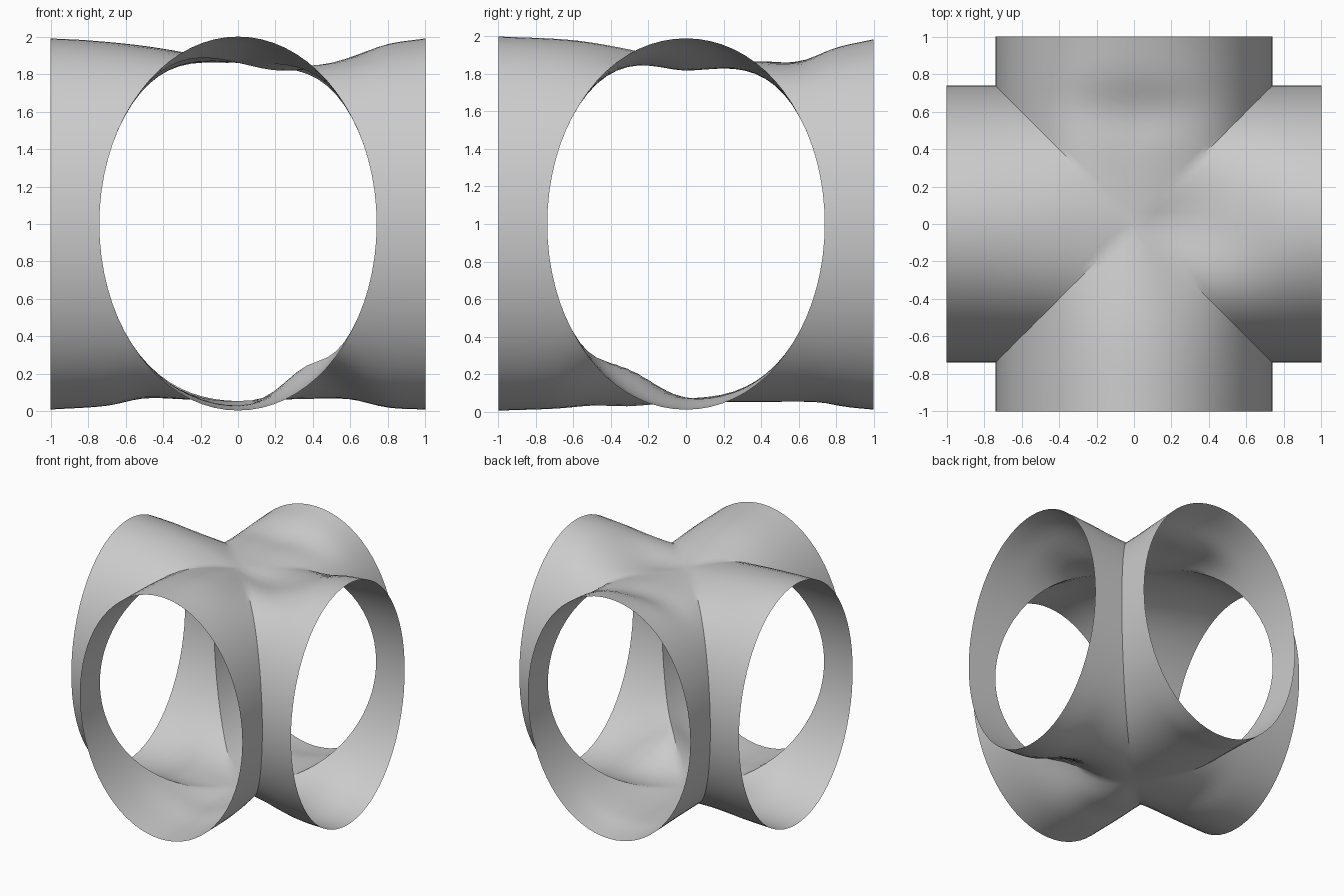
import bpy, bmesh, math

if "Cube" in bpy.data.objects:
    bpy.data.objects.remove(bpy.data.objects["Cube"])

R = 0.74            # half width of each elliptical tube
SEG, ROWS = 72, 16  # steps around a tube, steps along an arm

# Crown dip along each arm (distance from centre, depth), seen on the grids
TOP = {
    "+x": [(0, .14), (.2, .18), (.4, .17), (.6, .11), (.8, .04), (1, .01)],
    "-x": [(0, .14), (.2, .10), (.5, .05), (.8, .02), (1, .01)],
    "+y": [(0, .14), (.2, .14), (.4, .135), (.6, .135), (.8, .06), (1, .015)],
    "-y": [(0, .14), (.3, .07), (.6, .02), (1, 0)],
}
BOTTOM = {
    "+x": [(0, .055), (.4, .06), (.6, .06), (.8, .02), (1, .01)],
    "-x": [(0, .055), (.3, .065), (.5, .07), (.7, .03), (1, .01)],
    "+y": [(0, .055), (.3, .05), (.7, .05), (.85, .025), (1, .01)],
    "-y": [(0, .055), (.3, .025), (.5, .03), (.7, .015), (1, .005)],
}


def sample(points, d):
    # Smooth curve through the profile points
    n = len(points)
    slope = []
    for i in range(n):
        a, b = points[max(i - 1, 0)], points[min(i + 1, n - 1)]
        slope.append((b[1] - a[1]) / (b[0] - a[0]))
    for i in range(n - 1):
        (d0, v0), (d1, v1) = points[i], points[i + 1]
        if d <= d1:
            h = d1 - d0
            f = (d - d0) / h
            g = 1 - f
            return (v0 * g * g * (1 + 2 * f) + v1 * f * f * (3 - 2 * f)
                    + h * f * g * (slope[i] * g - slope[i + 1] * f))
    return points[-1][1]


def dip(table, x, y):
    # Blend the two nearest arms so that they agree along the diagonals
    d = min(1.0, max(abs(x), abs(y)))
    px = sample(table["+x" if x > 0 else "-x"], d)
    py = sample(table["+y" if y > 0 else "-y"], d)
    r2 = x * x + y * y
    return (px + py) / 2 if r2 < 1e-9 else (px * x * x + py * y * y) / r2


def height(x, y, c):
    if c >= 0:
        return 1 + c - dip(TOP, x, y) * c ** 6
    # Underside, with the broad inward dent at the front right lower seam
    dent = 0.12 * math.exp(-((x - .40) ** 2 + (y + .31) ** 2) / 0.045)
    return 1 + c + dip(BOTTOM, x, y) * c ** 6 + dent * abs(c)


def add_arm(bm, turn):
    ca, sa = [(1, 0), (0, 1), (-1, 0), (0, -1)][turn]
    grid = []
    for i in range(SEG):
        t = 2 * math.pi * i / SEG
        side, c = R * math.sin(t), math.cos(t)
        seam = abs(side)
        row = []
        for j in range(ROWS + 1):
            d = seam + (1 - seam) * j / ROWS
            x, y = d * ca - side * sa, d * sa + side * ca
            row.append(bm.verts.new((x, y, height(x, y, c))))
        grid.append(row)
    for i in range(SEG):
        a, b = grid[i], grid[(i + 1) % SEG]
        for j in range(ROWS):
            bm.faces.new((a[j], a[j + 1], b[j + 1], b[j]))


# Crossed tube shell: four open arms welded along the diagonal seams
bm = bmesh.new()
for turn in range(4):
    add_arm(bm, turn)
bmesh.ops.remove_doubles(bm, verts=bm.verts, dist=0.0005)
bmesh.ops.recalc_face_normals(bm, faces=bm.faces)
# Outward normals: the crown face must point up
top = max(bm.faces, key=lambda f: f.calc_center_median().z)
if top.normal.z < 0:
    bmesh.ops.reverse_faces(bm, faces=bm.faces)

mesh = bpy.data.meshes.new("crossed_tube_shell")
bm.to_mesh(mesh)
bm.free()
shell = bpy.data.objects.new("crossed_tube_shell", mesh)
bpy.context.collection.objects.link(shell)
bpy.context.view_layer.objects.active = shell
shell.select_set(True)
bpy.ops.object.shade_smooth_by_angle(angle=math.radians(30))
